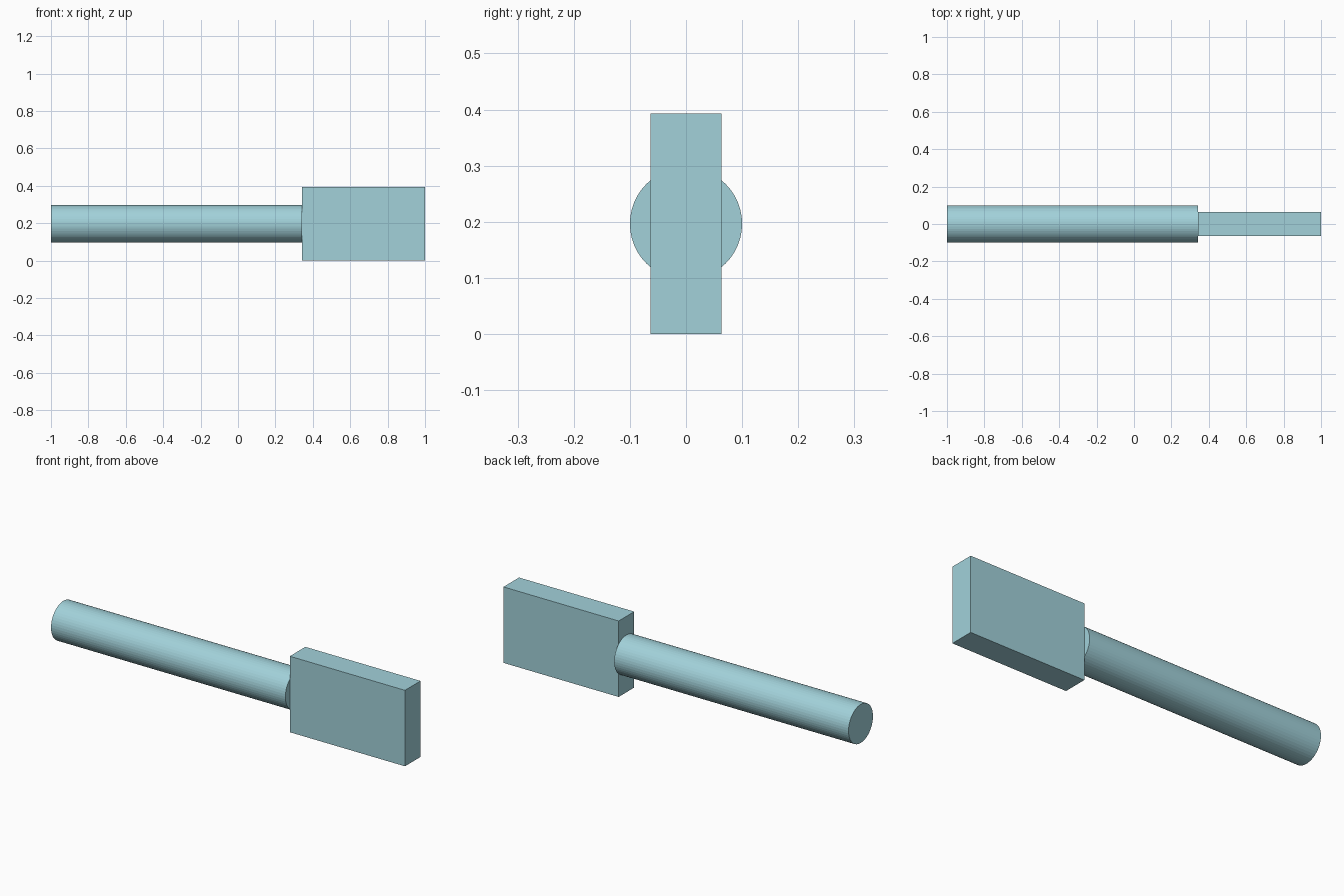
import bpy
import math

if "Cube" in bpy.data.objects:
    bpy.data.objects.remove(bpy.data.objects["Cube"])

# Single pale teal colour for the whole model
teal = bpy.data.materials.new("pale_teal")
teal.diffuse_color = (0.36, 0.64, 0.70, 1.0)
teal.use_nodes = True
teal.node_tree.nodes["Principled BSDF"].inputs["Base Color"].default_value = teal.diffuse_color

MID_Z = 0.1965   # height of the shared axis
JOIN_X = 0.341   # where the rod meets the block


def finish(name):
    obj = bpy.context.object
    obj.name = name
    bpy.ops.object.transform_apply(location=False, rotation=True, scale=True)
    obj.data.materials.append(teal)
    return obj


# Round rod along x
bpy.ops.mesh.primitive_cylinder_add(
    vertices=48, radius=0.1, depth=JOIN_X + 1.0,
    location=((JOIN_X - 1.0) / 2, 0, MID_Z), rotation=(0, math.pi / 2, 0))
finish("handle_rod")

# Flat rectangular block at the right end
bpy.ops.mesh.primitive_cube_add(size=1, location=((JOIN_X + 1.0) / 2, 0, MID_Z))
bpy.context.object.scale = (1.0 - JOIN_X, 0.127, 2 * MID_Z)
finish("head_block")
